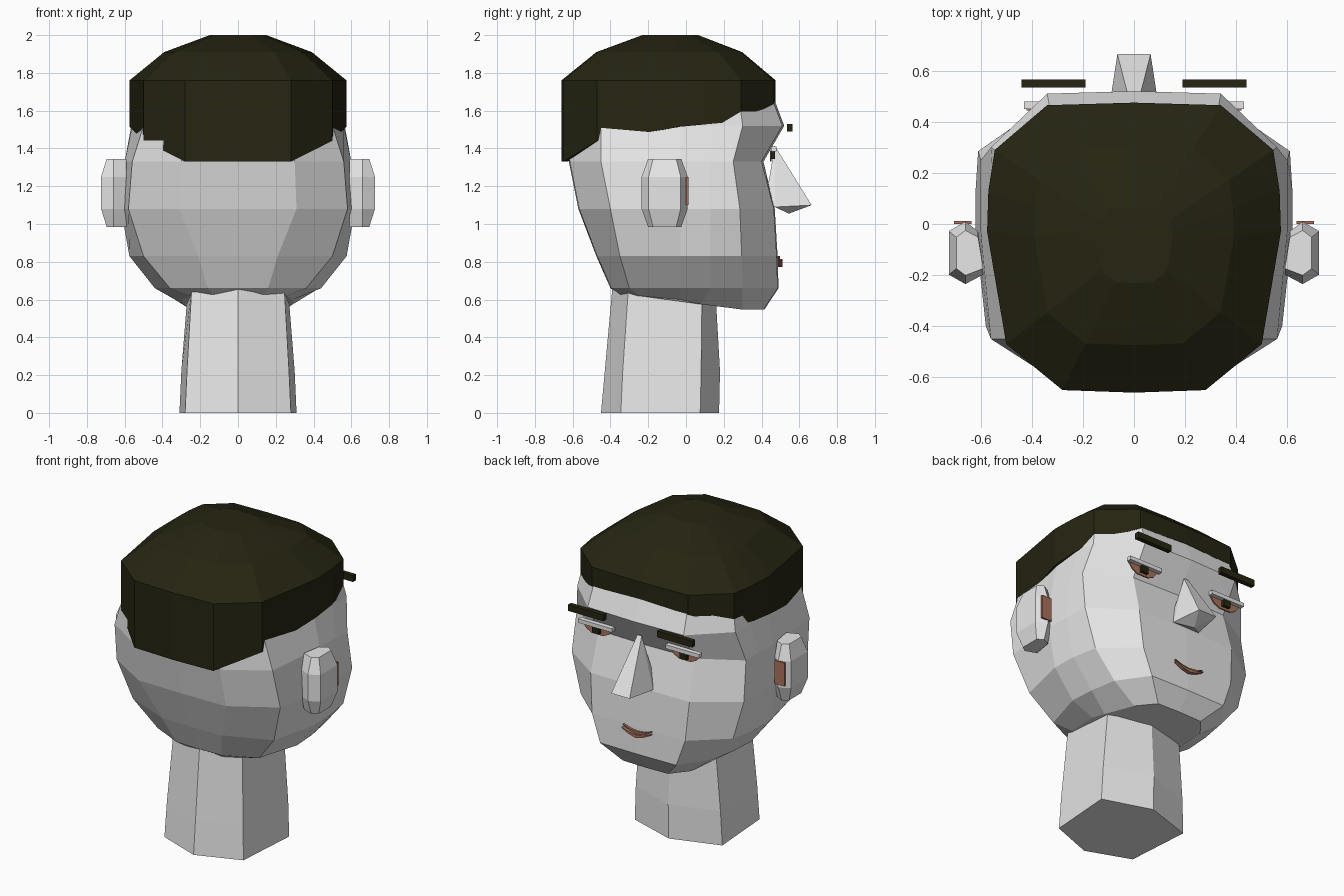
import bpy, bmesh, math

if "Cube" in bpy.data.objects:
    bpy.data.objects.remove(bpy.data.objects["Cube"])


def material(name, rgb):
    m = bpy.data.materials.new(name)
    m.diffuse_color = (*rgb, 1)
    m.use_nodes = True
    m.node_tree.nodes["Principled BSDF"].inputs["Base Color"].default_value = m.diffuse_color
    return m


SKIN = material("pale grey", (0.8, 0.8, 0.8))
HAIR = material("dark olive", (0.019, 0.018, 0.006))
BROWN = material("warm brown", (0.40, 0.17, 0.11))


def finish(name, bm, mat):
    bmesh.ops.recalc_face_normals(bm, faces=bm.faces)
    me = bpy.data.meshes.new(name)
    bm.to_mesh(me)
    bm.free()
    me.materials.append(mat)
    ob = bpy.data.objects.new(name, me)
    bpy.context.collection.objects.link(ob)
    return ob


def mirrored(half):
    """Complete a back-to-front half ring; its first and last points lie on x = 0."""
    return half + [(-x, y, z) for x, y, z in half[-2:0:-1]]


def loft(name, rings, mat):
    bm = bmesh.new()
    loops = [[bm.verts.new(p) for p in ring] for ring in rings]
    for a, b in zip(loops, loops[1:]):
        n = len(a)
        for i in range(n):
            j = (i + 1) % n
            bm.faces.new((a[i], a[j], b[j], b[i]))
    bm.faces.new(loops[0][::-1])
    bm.faces.new(loops[-1])
    return finish(name, bm, mat)


def hull(name, points, mat):
    bm = bmesh.new()
    for p in points:
        bm.verts.new(p)
    bmesh.ops.convex_hull(bm, input=bm.verts)
    return finish(name, bm, mat)


def box(name, x0, x1, y0, y1, z0, z1, mat):
    return hull(name, [(x, y, z) for x in (x0, x1) for y in (y0, y1) for z in (z0, z1)], mat)


def plate(name, outline, y0, y1, mat):
    """Outline in x, z given a thickness in y."""
    return loft(name, [[(x, y, z) for x, z in outline] for y in (y0, y1)], mat)


# Hair plan, back to front
plan = [(0, -.66), (.28, -.65), (.5, -.47), (.575, -.03), (.57, .13), (.545, .29), (.34, .465), (0, .475)]
hem = [1.33, 1.33, 1.44, 1.515, 1.53, 1.545, 1.635, 1.65]


def hair_ring(s, z):
    zs = z if isinstance(z, list) else [z] * len(plan)
    return mirrored([(x * s, -.08 + (y + .08) * s, h) for (x, y), h in zip(plan, zs)])


# Head: stacked rings from jaw to crown
jaw = mirrored([(0, -.33, .62), (.12, -.325, .61), (.26, -.25, .62), (.29, -.03, .6),
                (.29, .08, .575), (.25, .3, .547), (.16, .41, .547), (0, .415, .547)])
levels = {
    .66: [(0, -.40), (.16, -.395), (.36, -.3), (.44, -.03), (.43, .13), (.40, .3), (.27, .485), (0, .49)],
    .83: [(0, -.475), (.21, -.47), (.5, -.35), (.575, -.03), (.57, .13), (.54, .295), (.33, .48), (0, .485)],
    1.08: [(0, -.57), (.31, -.565), (.58, -.40), (.62, -.03), (.62, .13), (.61, .285), (.35, .465), (0, .47)],
    1.33: [(0, -.62), (.3, -.615), (.56, -.45), (.60, -.03), (.60, .13), (.60, .25), (.34, .40), (0, .41)],
    1.52: [(0, -.64), (.28, -.63), (.5, -.45), (.56, -.03), (.565, .15), (.56, .30), (.34, .51), (0, .52)],
}
rings = [jaw] + [mirrored([(x, y, z) for x, y in pts]) for z, pts in levels.items()]
loft("head", rings + [hair_ring(.965, 1.69), hair_ring(.6, 1.86)], SKIN)

# Hair cap with a short inner lip
loft("hair", [hair_ring(.94, 1.72), hair_ring(.955, hem), hair_ring(1, hem), hair_ring(1, 1.76),
              hair_ring(.68, 1.91), hair_ring(.26, 2.0)], HAIR)

# Neck: hexagonal column
neck = [(0, [-.45, -.345, .075, .175], .28, .31), (.22, [-.43, -.335, .08, .18], .27, .30),
        (.66, [-.39, -.305, .085, .155], .245, .265)]
loft("neck", [mirrored([(0, y[0], z), (a, y[1], z), (b, y[2], z), (0, y[3], z)])
              for z, y, a, b in neck], SKIN)

# Nose wedge
hull("nose", [(s * x, y, z) for s in (1, -1) for x, y, z in
              [(.015, .47, 1.415), (.065, .665, 1.1), (.095, .47, 1.09), (.0, .545, 1.055),
               (.08, .42, 1.12)]], SKIN)

# Mouth: two curved lips
for name, top, thick, y1 in (("upper_lip", .83, .016, .498), ("lower_lip", .815, .02, .51)):
    xs = [-.1, -.05, 0, .05, .1]
    curve = [(x, top - .022 * (1 - (x / .1) ** 2)) for x in xs]
    plate(name, curve + [(x, z - thick * (1.05 - abs(x) * 8)) for x, z in curve[::-1]], .48, y1, BROWN)

for side, s in (("right", 1), ("left", -1)):
    # Ears: faceted, wider at mid height
    ear = []
    for z, k, out in ((.985, .72, .695), (1.08, 1, .725), (1.25, 1, .725), (1.345, .72, .695)):
        ear.append([(s * x, -.113 + y * k, z) for x, y in
                    ((.59, -.085), (.66, -.122), (out, -.085), (out, .085), (.66, .122), (.61, .085))])
    loft(side + "_ear", ear, SKIN)
    box(side + "_inner_ear", s * .635, s * .705, .0, .012, 1.1, 1.25, BROWN)
    # Brow, eyelid, eye and pupil
    box(side + "_brow", s * .19, s * .44, .535, .565, 1.49, 1.53, HAIR)
    box(side + "_eyelid", s * .19, s * .43, .45, .48, 1.385, 1.41, SKIN)
    eye = [(s * x, z) for x, z in ((.2, 1.39), (.42, 1.39), (.39, 1.35), (.35, 1.33), (.27, 1.33), (.23, 1.35))]
    plate(side + "_eye", eye, .444, .453, BROWN)
    box(side + "_pupil", s * .285, s * .335, .446, .472, 1.345, 1.386, HAIR)
